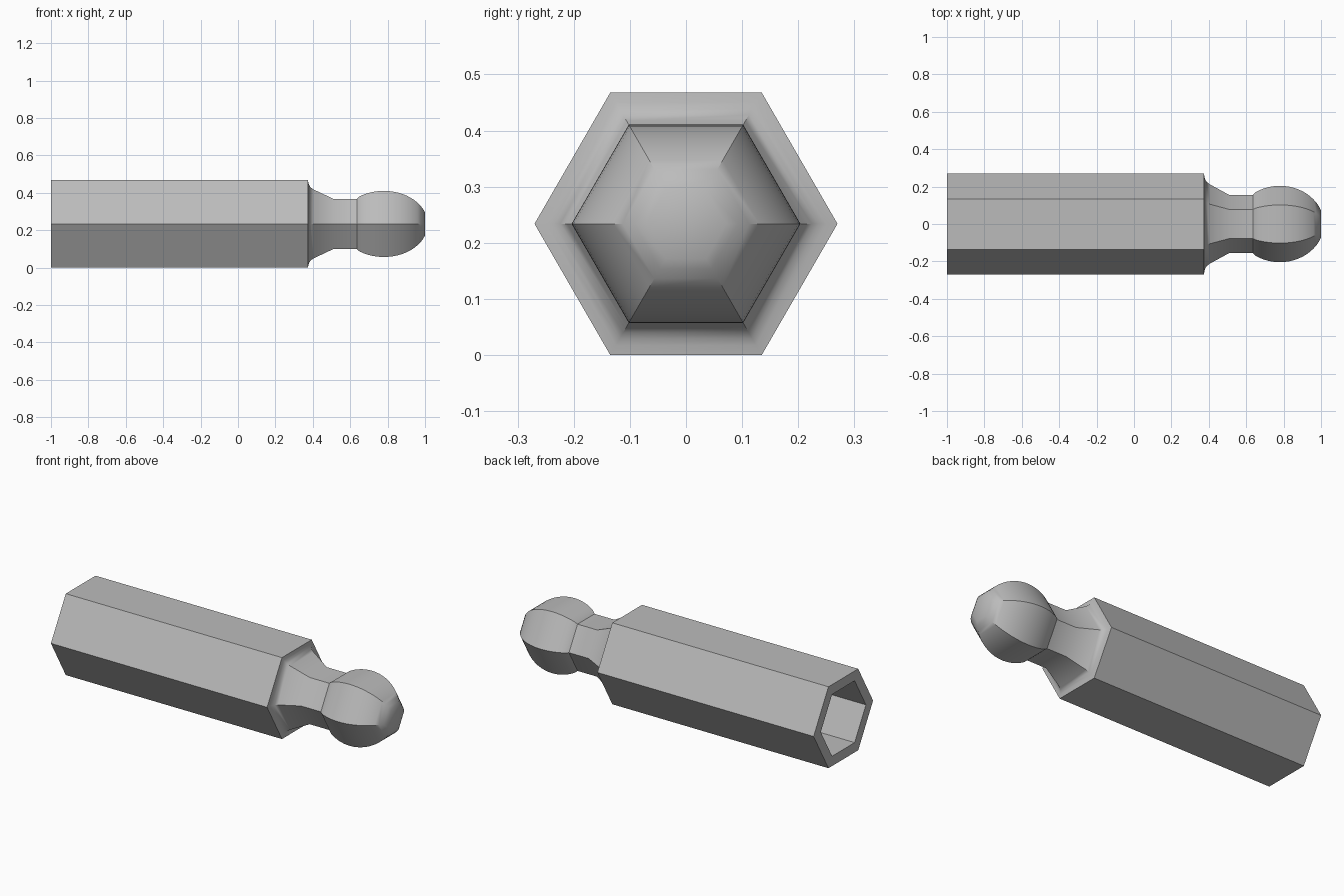
import bpy, bmesh, math

cube = bpy.data.objects.get("Cube")
if cube:
    bpy.data.objects.remove(cube, do_unlink=True)

SIDES = 6
RADIUS = 0.27                       # corner radius of the hexagonal shank
AXIS_Z = RADIUS * math.cos(math.pi / SIDES)
BALL_X, BALL_R, BALL_LEN = 0.78, 0.204, 0.235

# Plain steel
steel = bpy.data.materials.new("grey_steel")
steel.use_nodes = True
color = (0.5, 0.5, 0.5, 1)
steel.diffuse_color = color
steel.node_tree.nodes["Principled BSDF"].inputs["Base Color"].default_value = color


def ball_point(x):
    return x, BALL_R * math.sqrt(1 - ((x - BALL_X) / BALL_LEN) ** 2)


# Profile along x: (position, corner radius), from socket floor round to ball tip
profile = [(-0.3, 0), (-0.3, 0.205), (-1, 0.205), (-1, RADIUS), (0.374, RADIUS)]
# Concave fillet at the shoulder
profile += [(0.377, 0.25), (0.382, 0.236), (0.39, 0.224), (0.405, 0.212)]
# Tapered neck
profile += [(0.51, 0.155), (0.635, 0.155)]
# Rounded ball with a cut-off tip
start, end, steps = math.acos(-0.13 / BALL_LEN), math.acos(0.22 / BALL_LEN), 16
for i in range(steps + 1):
    angle = start + (end - start) * i / steps
    profile.append(ball_point(BALL_X + BALL_LEN * math.cos(angle)))
profile.append((1, 0))

# Spin the profile into six sides
bm = bmesh.new()
rings = []
for x, r in profile:
    if r == 0:
        rings.append([bm.verts.new((x, 0, AXIS_Z))] * SIDES)
        continue
    ring = []
    for k in range(SIDES):
        a = 2 * math.pi * k / SIDES
        ring.append(bm.verts.new((x, r * math.cos(a), AXIS_Z + r * math.sin(a))))
    rings.append(ring)
for a, b in zip(rings, rings[1:]):
    for k in range(SIDES):
        n = (k + 1) % SIDES
        corners = list(dict.fromkeys((a[k], a[n], b[n], b[k])))
        bm.faces.new(corners)
bmesh.ops.recalc_face_normals(bm, faces=bm.faces)

mesh = bpy.data.meshes.new("ball_end_hex_bit")
bm.to_mesh(mesh)
bm.free()
mesh.materials.append(steel)
bit = bpy.data.objects.new("ball_end_hex_bit", mesh)
bpy.context.collection.objects.link(bit)

# Smooth the ball and fillet, keep the hexagon edges crisp
bpy.ops.object.select_all(action="DESELECT")
bit.select_set(True)
bpy.context.view_layer.objects.active = bit
bpy.ops.object.shade_smooth_by_angle(angle=math.radians(40))
